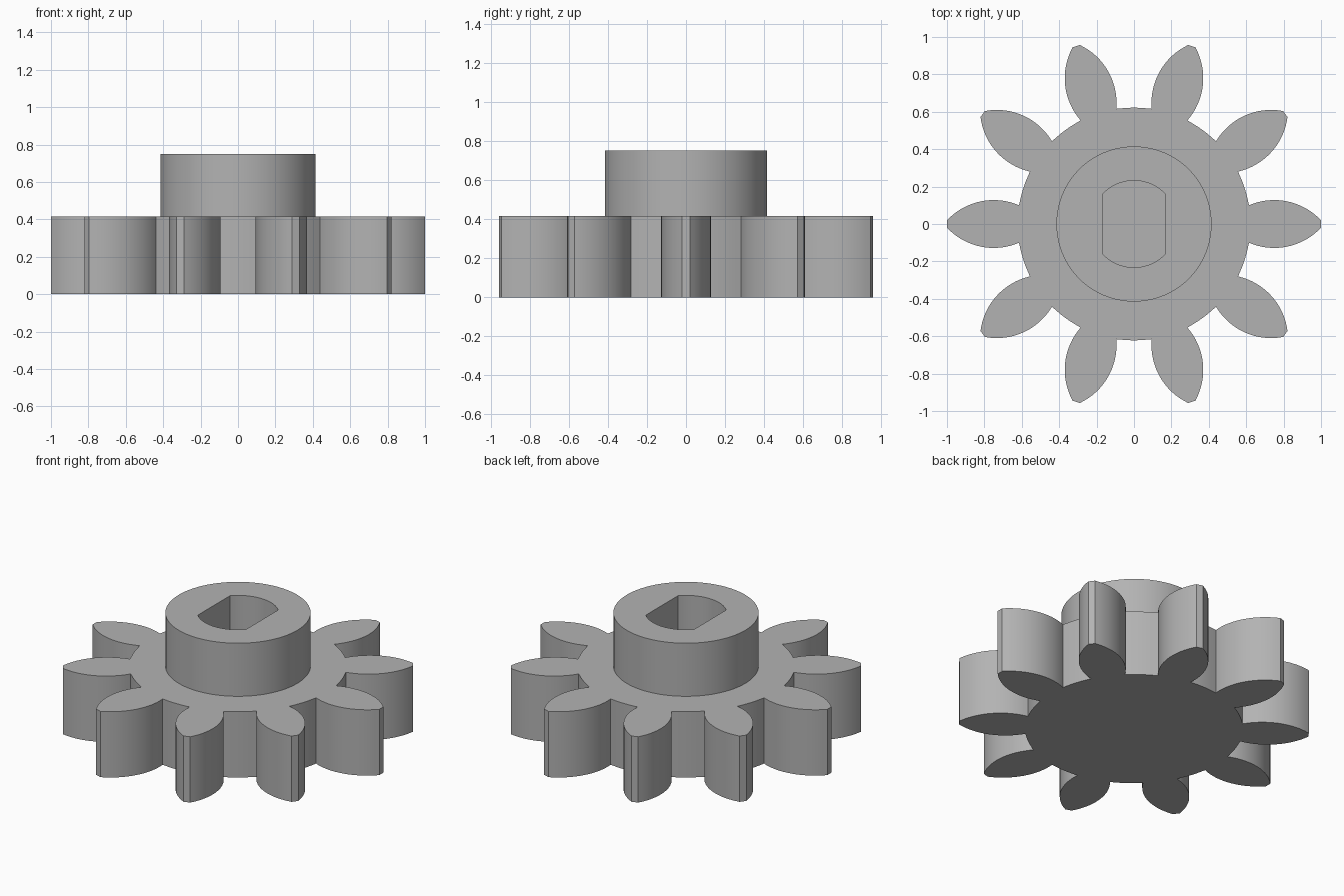
import bpy, bmesh, math

if "Cube" in bpy.data.objects:
    bpy.data.objects.remove(bpy.data.objects["Cube"])

TEETH = 10
GEAR_H, HUB_H = 0.415, 0.75
ROOT_R, HUB_R = 0.622, 0.415
BORE_R, BORE_FLAT = 0.232, 0.168

grey = bpy.data.materials.new("plain grey")
grey.diffuse_color = (0.45, 0.45, 0.45, 1)
grey.use_nodes = True
grey.node_tree.nodes["Principled BSDF"].inputs["Base Color"].default_value = grey.diffuse_color


def finish(name, bm):
    bmesh.ops.recalc_face_normals(bm, faces=bm.faces)
    mesh = bpy.data.meshes.new(name)
    bm.to_mesh(mesh)
    bm.free()
    mesh.materials.append(grey)
    obj = bpy.data.objects.new(name, mesh)
    bpy.context.collection.objects.link(obj)
    bpy.ops.object.select_all(action='DESELECT')
    obj.select_set(True)
    bpy.context.view_layer.objects.active = obj
    bpy.ops.object.shade_smooth_by_angle(angle=math.radians(20))
    return obj


def ring(bm, points, z):
    return [bm.verts.new((x, y, z)) for x, y in points]


def bridge(bm, a, b):
    n = len(a)
    for i in range(n):
        j = (i + 1) % n
        bm.faces.new((a[i], a[j], b[j], b[i]))


# Tooth outline: two bulging arcs meeting at a narrow flat tip
ARC_X, ARC_Y, ARC_R = 0.75, -0.215, 0.343
a_root = math.acos((0.615 - ARC_X) / ARC_R)
a_tip = math.asin((0.02 - ARC_Y) / ARC_R)
STEPS = 16
upper = []
for i in range(STEPS + 1):
    a = a_tip + (a_root - a_tip) * i / STEPS
    upper.append((ARC_X + ARC_R * math.cos(a), ARC_Y + ARC_R * math.sin(a)))
upper[0] = (1.0, 0.02)
tooth = [(x, -y) for x, y in reversed(upper)] + upper

# Root arc running from one tooth to the next
pitch = 2 * math.pi / TEETH
edge = math.atan2(upper[-1][1], upper[-1][0])
for i in range(1, 6):
    a = edge + (pitch - 2 * edge) * i / 6
    tooth.append((ROOT_R * math.cos(a), ROOT_R * math.sin(a)))

outline = []
for k in range(TEETH):
    c, s = math.cos(k * pitch), math.sin(k * pitch)
    outline += [(x * c - y * s, x * s + y * c) for x, y in tooth]

# Toothed wheel with a closed underside
bm = bmesh.new()
low, high = ring(bm, outline, 0), ring(bm, outline, GEAR_H)
bridge(bm, low, high)
bm.faces.new(low)
bm.faces.new(high)
finish("toothed_wheel", bm)

# Hub with a double-flat bore; the wheel forms the bore floor
corner = math.acos(BORE_FLAT / BORE_R)
marks = [-corner, corner, math.pi - corner, math.pi + corner, 2 * math.pi - corner]
angles = []
for a, b in zip(marks, marks[1:]):
    angles += [a + (b - a) * i / 20 for i in range(20)]
outer = [(HUB_R * math.cos(a), HUB_R * math.sin(a)) for a in angles]
bore = []
for a in angles:
    r = min(BORE_R, BORE_FLAT / max(abs(math.cos(a)), 1e-6))
    bore.append((r * math.cos(a), r * math.sin(a)))

bm = bmesh.new()
loops = [ring(bm, outer, GEAR_H), ring(bm, outer, HUB_H),
         ring(bm, bore, HUB_H), ring(bm, bore, GEAR_H)]
for a, b in zip(loops, loops[1:]):
    bridge(bm, a, b)
finish("hub", bm)
